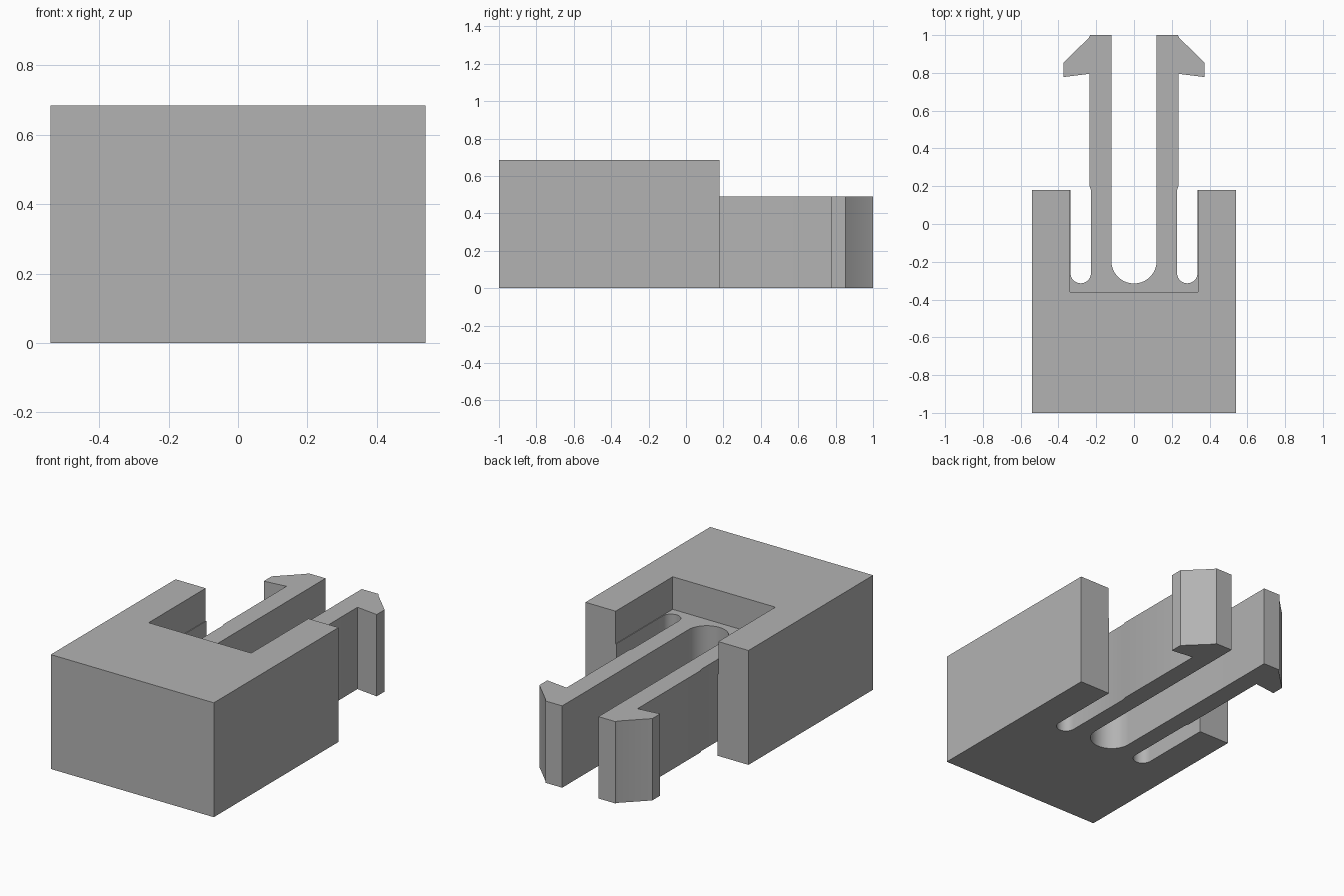
import bpy, bmesh
from math import pi, sin, cos

cube = bpy.data.objects.get("Cube")
if cube:
    bpy.data.objects.remove(cube, do_unlink=True)

HEIGHT, ARM_HEIGHT = 0.685, 0.49

grey = bpy.data.materials.new("plain grey")
grey.use_nodes = True
colour = (0.45, 0.45, 0.45, 1)
grey.diffuse_color = colour
grey.node_tree.nodes["Principled BSDF"].inputs["Base Color"].default_value = colour


def arc(cx, cy, r, start, end, steps):
    """Points on an arc, angles in units of pi."""
    angles = [pi * (start + (end - start) * i / steps) for i in range(steps + 1)]
    return [(cx + r * cos(a), cy + r * sin(a)) for a in angles]


def mirrored(half):
    """Close a left-hand outline with its mirror image."""
    return half + [(-x, y) for x, y in reversed(half) if x > 1e-5]


def prism(name, outline, z0, z1):
    bm = bmesh.new()
    face = bm.faces.new([bm.verts.new((x, y, z0)) for x, y in outline])
    top = bmesh.ops.extrude_face_region(bm, geom=[face])["geom"]
    verts = [v for v in top if isinstance(v, bmesh.types.BMVert)]
    bmesh.ops.translate(bm, verts=verts, vec=(0, 0, z1 - z0))
    bmesh.ops.recalc_face_normals(bm, faces=bm.faces)
    mesh = bpy.data.meshes.new(name)
    bm.to_mesh(mesh)
    bm.free()
    mesh.materials.append(grey)
    obj = bpy.data.objects.new(name, mesh)
    bpy.context.collection.objects.link(obj)
    return obj


# Housing, side slots, barbed arms and the round-ended gap between them
half = [(0.54, -1), (0.54, 0.18), (0.336, 0.18)]
half += arc(0.282, -0.26, 0.054, 0, -1, 16)
half += [(0.228, 0.18), (0.235, 0.2), (0.235, 0.795),
         (0.374, 0.778), (0.374, 0.853), (0.24, 0.985), (0.232, 1), (0.12, 1)]
half += arc(0, -0.195, 0.12, 0, -0.5, 16)
clip = prism("clip_housing", mirrored(half), 0, HEIGHT)

# Pocket that lowers the arms below the top of the housing
pocket = [(0.34, -0.36), (0.34, 0.4), (0.6, 0.4), (0.6, 1.2)]
cutter = prism("pocket_cutter", mirrored(pocket), ARM_HEIGHT, 1)
cutter.hide_render = True
cutter.hide_viewport = True

cut = clip.modifiers.new("pocket", "BOOLEAN")
cut.operation = "DIFFERENCE"
cut.solver = "EXACT"
cut.object = cutter

# Smooth the slot ends, keep the corners crisp
bpy.ops.object.select_all(action="DESELECT")
clip.select_set(True)
bpy.context.view_layer.objects.active = clip
bpy.ops.object.modifier_apply(modifier=cut.name)
bpy.data.objects.remove(cutter, do_unlink=True)
bpy.ops.object.shade_smooth_by_angle(angle=pi / 9)
